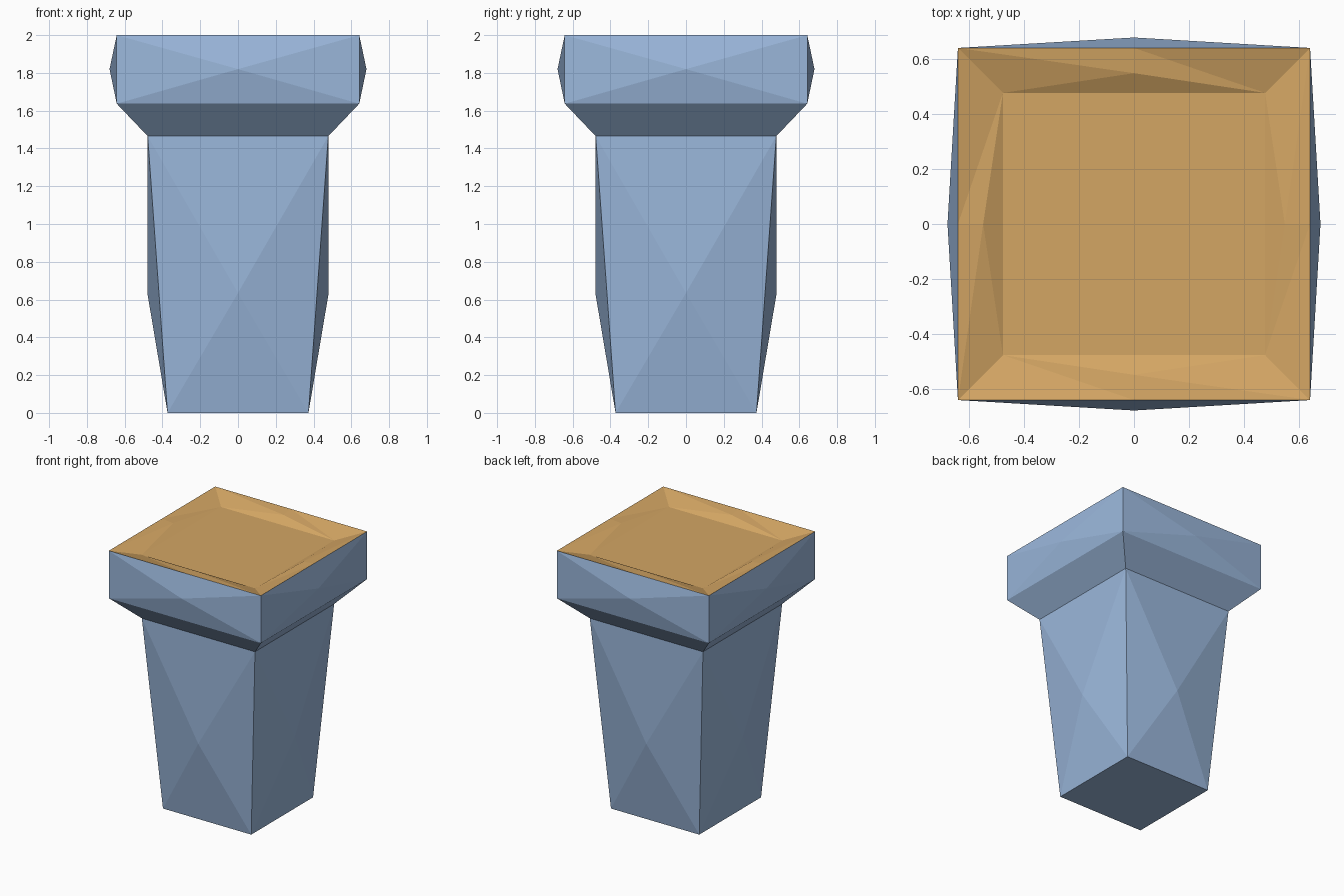
import bpy, bmesh, math
from mathutils import Matrix, Vector

if "Cube" in bpy.data.objects:
    bpy.data.objects.remove(bpy.data.objects["Cube"])


def material(name, rgb):
    m = bpy.data.materials.new(name)
    m.diffuse_color = (*rgb, 1)
    m.use_nodes = True
    m.node_tree.nodes["Principled BSDF"].inputs["Base Color"].default_value = m.diffuse_color
    return m


def build(name, polygons, mat):
    """Repeat the front side's polygons around z four times."""
    bm = bmesh.new()
    for i in range(4):
        rot = Matrix.Rotation(i * math.pi / 2, 3, 'Z')
        for poly in polygons:
            bm.faces.new([bm.verts.new(rot @ Vector(p)) for p in poly])
    bmesh.ops.remove_doubles(bm, verts=bm.verts, dist=0.0005)
    mesh = bpy.data.meshes.new(name)
    bm.to_mesh(mesh)
    bm.free()
    mesh.materials.append(mat)
    obj = bpy.data.objects.new(name, mesh)
    bpy.context.collection.objects.link(obj)
    return obj


def side(r0, z0, r1, z1):
    """One flat front side between two square rings."""
    return [(-r0, -r0, z0), (r0, -r0, z0), (r1, -r1, z1), (-r1, -r1, z1)]


def bulged(r0, z0, r1, z1, rc, zc):
    """A front side split into four triangles around a raised centre."""
    q = side(r0, z0, r1, z1)
    return [[q[i], q[(i + 1) % 4], (0, -rc, zc)] for i in range(4)]


blue = material("slate_blue", (0.328, 0.479, 0.716))
tan = material("warm_tan", (0.658, 0.381, 0.127))

FOOT, NECK, RIM, FLOOR = 0.373, 0.478, 0.642, 1.95

# Tapered shaft with its base
base = [(0, 0, 0), (FOOT, -FOOT, 0), (-FOOT, -FOOT, 0)]
build("shaft", bulged(FOOT, 0, NECK, 1.465, 0.48, 0.635) + [base], blue)

# Flared collar and square head
build("collar", [side(NECK, 1.465, RIM, 1.637)], blue)
build("head", bulged(RIM, 1.637, RIM, 2.0, 0.68, 1.82), blue)

# Shallow faceted recess in the top
a, b = (-RIM, -RIM, 2), (RIM, -RIM, 2)
edge_mid, wall_mid = (0, -RIM, 2), (0, -0.55, 1.99)
c, d = (-NECK, -NECK, FLOOR), (NECK, -NECK, FLOOR)
build("top_recess", [
    [a, edge_mid, c],
    [edge_mid, wall_mid, c],
    [edge_mid, b, wall_mid],
    [b, d, wall_mid],
    [c, wall_mid, d],
    [c, d, (0, 0, FLOOR)],
], tan)
